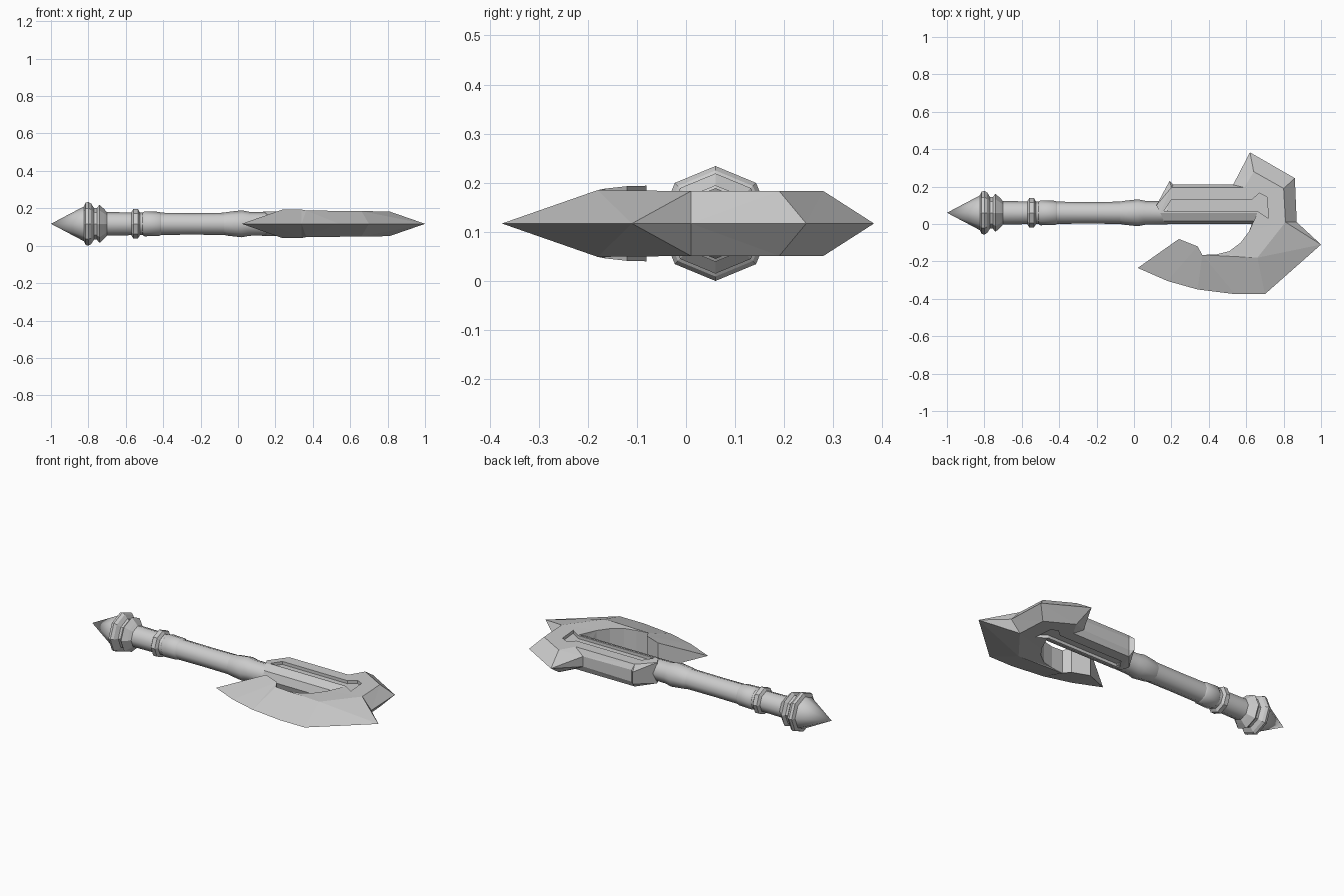
import bpy, bmesh, math

if "Cube" in bpy.data.objects:
    bpy.data.objects.remove(bpy.data.objects["Cube"])

MID = 0.117      # height of the mirror plane
AXIS = 0.06      # y of the handle axis

metal = bpy.data.materials.new("grey_metal")
metal.diffuse_color = (0.6, 0.6, 0.6, 1)
metal.use_nodes = True
metal.node_tree.nodes["Principled BSDF"].inputs["Base Color"].default_value = metal.diffuse_color


def finish(name, bm):
    bmesh.ops.recalc_face_normals(bm, faces=bm.faces[:])
    me = bpy.data.meshes.new(name)
    bm.to_mesh(me)
    bm.free()
    me.materials.append(metal)
    ob = bpy.data.objects.new(name, me)
    bpy.context.collection.objects.link(ob)
    return ob


def lathe(name, profile, smooth=False, n=8):
    """Closed eight-sided solid around the handle axis from (x, radius)."""
    bm = bmesh.new()
    rings = []
    for x, r in profile:
        if r == 0:
            rings.append([bm.verts.new((x, AXIS, MID))] * n)
        else:
            rings.append([bm.verts.new((x, AXIS + r * math.cos(2 * math.pi * i / n),
                                        MID + r * math.sin(2 * math.pi * i / n)))
                          for i in range(n)])
    for a, b in zip(rings, rings[1:]):
        for i in range(n):
            j = (i + 1) % n
            bm.faces.new(list(dict.fromkeys((a[i], a[j], b[j], b[i]))))
    for ring in (rings[0], rings[-1]):
        if len(set(ring)) == n:
            bm.faces.new(ring)
    ob = finish(name, bm)
    if smooth:
        bpy.ops.object.select_all(action='DESELECT')
        ob.select_set(True)
        bpy.context.view_layer.objects.active = ob
        bpy.ops.object.shade_smooth_by_angle(angle=math.radians(50))
    return ob


# Handle parts
lathe("pommel_spike", [(-1, 0), (-0.82, 0.095), (-0.80, 0.095)], True)
lathe("pommel_ring", [(-0.825, 0.09), (-0.815, 0.113), (-0.80, 0.117), (-0.785, 0.108), (-0.77, 0.085),
                      (-0.755, 0.085), (-0.74, 0.102), (-0.715, 0.078), (-0.70, 0.062)])
lathe("shaft", [(-0.72, 0.063), (-0.50, 0.060), (-0.25, 0.058), (0.17, 0.061)], True)
lathe("grip_ring", [(-0.57, 0.062), (-0.56, 0.078), (-0.535, 0.078), (-0.525, 0.062)])
lathe("grip_sleeve", [(-0.51, 0.060), (-0.50, 0.067), (-0.42, 0.064), (-0.41, 0.058)], True)
lathe("neck_collar", [(-0.08, 0.058), (-0.06, 0.063), (0.02, 0.072), (0.06, 0.064), (0.18, 0.062)], True)

# Axe head: outline and ridge points as (x, y, half thickness), 0 = sharp edge
P = {
    "A": (0.02, -0.235, 0), "B1": (0.18, -0.305, 0), "B2": (0.34, -0.35, 0),
    "B3": (0.54, -0.375, 0), "C": (0.70, -0.375, 0), "D": (1.0, -0.11, 0),
    "E": (0.87, 0.01, 0), "F": (0.86, 0.245, 0), "G": (0.62, 0.383, 0),
    "H": (0.53, 0.21, 0.03), "J": (0.21, 0.21, 0.035), "K": (0.19, 0.23, 0.035),
    "L": (0.12, 0.10, 0.062), "R1": (0.14, 0.06, 0.066), "S1": (0.16, 0.015, 0.045),
    "M": (0.165, 0.0, 0), "P": (0.63, 0.0, 0), "Q1": (0.615, -0.04, 0.066),
    "Q2": (0.57, -0.10, 0.066), "Q3": (0.51, -0.145, 0.066), "Q4": (0.44, -0.163, 0.066),
    "N3": (0.365, -0.165, 0.071), "N2": (0.34, -0.12, 0.076), "N1": (0.24, -0.08, 0.077),
    # ridge points inside the outline
    "R2": (0.66, 0.06, 0.066), "S2": (0.64, 0.015, 0.045), "K2": (0.20, 0.195, 0.066),
    "H2": (0.59, 0.195, 0.066), "G2": (0.64, 0.28, 0.066), "F2": (0.80, 0.19, 0.066),
    "T": (0.81, 0.01, 0.066), "U": (0.66, -0.18, 0.068),
}
OUTLINE = "A B1 B2 B3 C D E F G H J K L R1 S1 M P Q1 Q2 Q3 Q4 N3 N2 N1".split()
FACES = """L R1 R2 G2 H2 K2;R2 Q1 T F2 G2;Q1 Q2 Q3 Q4 N3 U T;S1 S2 R2 R1;M P S2 S1;P Q1 S2;S2 Q1 R2;
H G G2 H2;G F F2 G2;F E T F2;E D T;D C U T;C B3 U;B3 N3 U;B3 B2 N3;B2 N2 N3;B2 B1 N2;B1 N1 N2;
A B1 N1;J H H2 K2;K J K2;L K K2"""

bm = bmesh.new()
top = {k: bm.verts.new((x, y, MID + h)) for k, (x, y, h) in P.items()}
low = {k: top[k] if h == 0 else bm.verts.new((x, y, MID - h)) for k, (x, y, h) in P.items()}
for f in FACES.replace("\n", "").split(";"):
    for side in (top, low):
        bm.faces.new([side[k] for k in f.split()])
for a, b in zip(OUTLINE, OUTLINE[1:] + OUTLINE[:1]):
    wall = list(dict.fromkeys((top[a], top[b], low[b], low[a])))
    if len(wall) > 2:
        bm.faces.new(wall)
bmesh.ops.triangulate(bm, faces=[f for f in bm.faces if len(f.verts) > 3])
head = finish("axe_head", bm)

# Engraved slot on both faces of the head
SLOT = [(0.16, 0.07), (0.20, 0.13), (0.63, 0.13), (0.67, 0.165), (0.71, 0.145), (0.72, 0.03), (0.66, 0.07)]
for name, z0, z1 in (("slot_cutter_top", MID + 0.048, MID + 0.12), ("slot_cutter_low", MID - 0.12, MID - 0.048)):
    bm = bmesh.new()
    a = [bm.verts.new((x, y, z0)) for x, y in SLOT]
    b = [bm.verts.new((x, y, z1)) for x, y in SLOT]
    bm.faces.new(a)
    bm.faces.new(b)
    for i in range(len(SLOT)):
        j = (i + 1) % len(SLOT)
        bm.faces.new((a[i], a[j], b[j], b[i]))
    cutter = finish(name, bm)
    cutter.hide_render = True
    cutter.hide_set(True)
    mod = head.modifiers.new(name, 'BOOLEAN')
    mod.operation = 'DIFFERENCE'
    mod.solver = 'EXACT'
    mod.object = cutter
